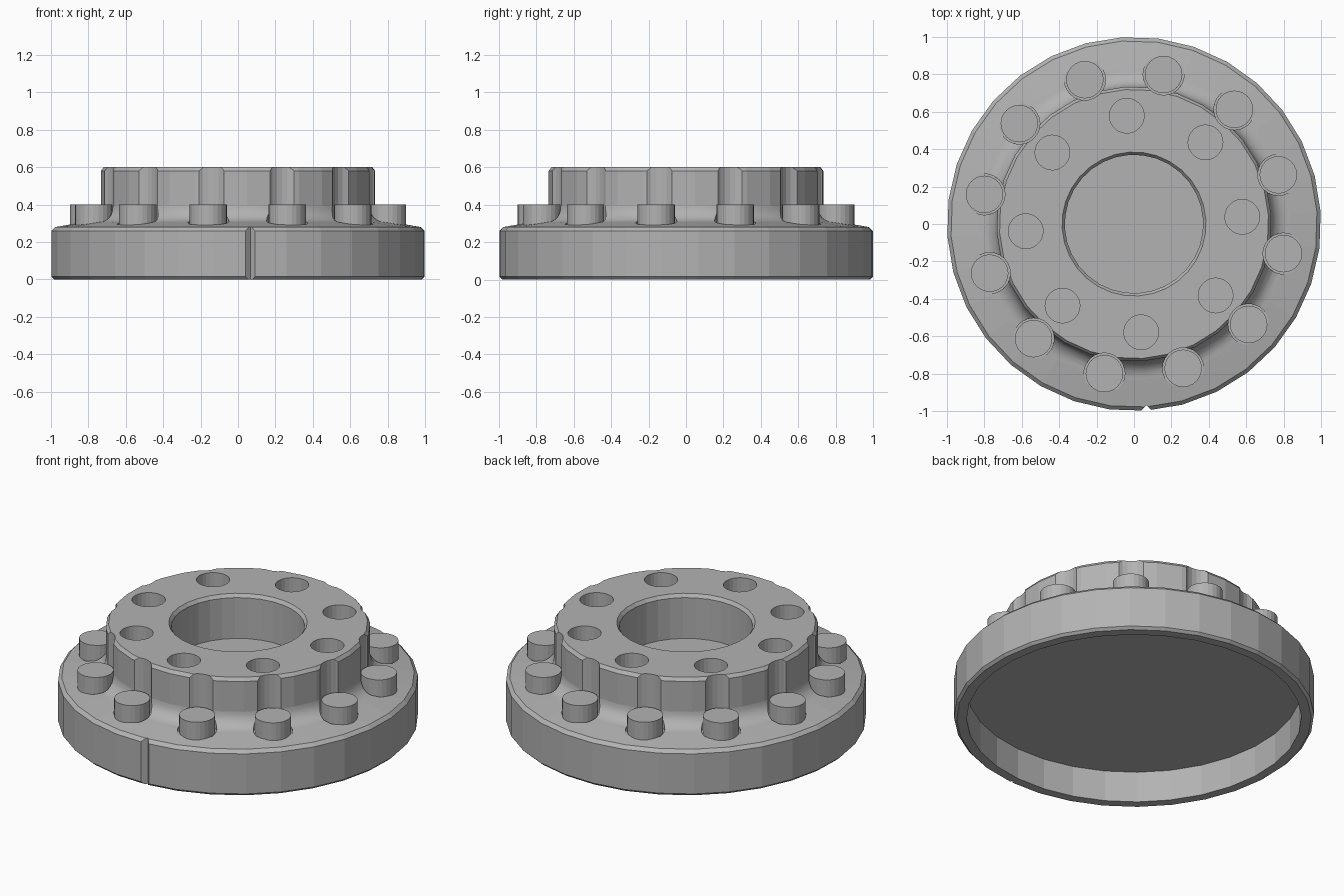
import bpy, bmesh
from math import cos, sin, pi, radians

if "Cube" in bpy.data.objects:
    bpy.data.objects.remove(bpy.data.objects["Cube"])

TURN = radians(3.8)   # small turn shared by every part
SIDES = 32

steel = bpy.data.materials.new("plain grey metal")
steel.use_nodes = True
grey = (0.45, 0.45, 0.45, 1)
steel.diffuse_color = grey
steel.node_tree.nodes["Principled BSDF"].inputs["Base Color"].default_value = grey


def finish(bm, name):
    bmesh.ops.recalc_face_normals(bm, faces=bm.faces)
    mesh = bpy.data.meshes.new(name)
    bm.to_mesh(mesh)
    bm.free()
    mesh.materials.append(steel)
    obj = bpy.data.objects.new(name, mesh)
    bpy.context.collection.objects.link(obj)
    return obj


def lathe(profile, name):
    """Revolve an (r, z) profile that starts and ends on the axis."""
    bm = bmesh.new()
    verts = [bm.verts.new((r * cos(TURN), r * sin(TURN), z)) for r, z in profile]
    edges = [bm.edges.new(pair) for pair in zip(verts, verts[1:])]
    bmesh.ops.spin(bm, geom=verts + edges, cent=(0, 0, 0), axis=(0, 0, 1),
                   angle=2 * pi, steps=SIDES, use_merge=True)
    bmesh.ops.remove_doubles(bm, verts=bm.verts, dist=0.0001)
    return finish(bm, name)


def ring_of_cylinders(name, count, ring, radius, low, high, phase, sides=24):
    """Equal upright cylinders spaced around the axis."""
    bm = bmesh.new()
    for i in range(count):
        a = phase + 2 * pi * i / count
        made = bmesh.ops.create_cone(bm, cap_ends=True, segments=sides, radius1=radius,
                                     radius2=radius, depth=high - low)
        bmesh.ops.translate(bm, verts=made["verts"],
                            vec=(ring * cos(a), ring * sin(a), (low + high) / 2))
    return finish(bm, name)


def cut(body, cutter):
    cutter.hide_render = True
    mod = body.modifiers.new("cut", "BOOLEAN")
    mod.operation, mod.solver, mod.object = "DIFFERENCE", "EXACT", cutter
    bpy.context.view_layer.objects.active = body
    bpy.ops.object.modifier_apply(modifier=mod.name)
    bpy.data.objects.remove(cutter)


# Flange and hub in one piece: under recess, rim, curved fillet, hub, blind bore
fillet = [(0.835 - 0.1 * sin(t), 0.395 - 0.09 * cos(t))
          for t in (i * pi / 12 for i in range(7))]
flange = lathe([(0, 0.19), (0.93, 0.19), (0.93, 0), (0.985, 0), (1, 0.015), (1, 0.26),
                (0.98, 0.28)] + fillet +
               [(0.735, 0.58), (0.72, 0.6), (0.385, 0.6), (0.37, 0.58),
                (0.37, 0.33), (0, 0.33)], "flange_body")

# Stud pockets that also scallop the hub, and the blind holes in the hub top
cut(flange, ring_of_cylinders("pocket_cutter", 12, 0.815, 0.11, 0.295, 0.8,
                              TURN + pi / 12))
cut(flange, ring_of_cylinders("hole_cutter", 8, 0.58, 0.093, 0.33, 0.8, TURN))

# V-shaped index notch in the front of the rim
notch = ring_of_cylinders("notch_cutter", 1, 1.012, 0.04, -0.1, 0.5, TURN - pi / 2, 4)
cut(flange, notch)

# Soft shading on the fillet only
for face in flange.data.polygons:
    r = face.center.xy.length
    if 0.73 < r < 0.84 and 0.3 < face.center.z < 0.397 and 0.05 < face.normal.z < 0.999:
        face.use_smooth = True

# Studs standing in the pockets
ring_of_cylinders("studs", 12, 0.815, 0.1, 0.285, 0.4, TURN + pi / 12)
